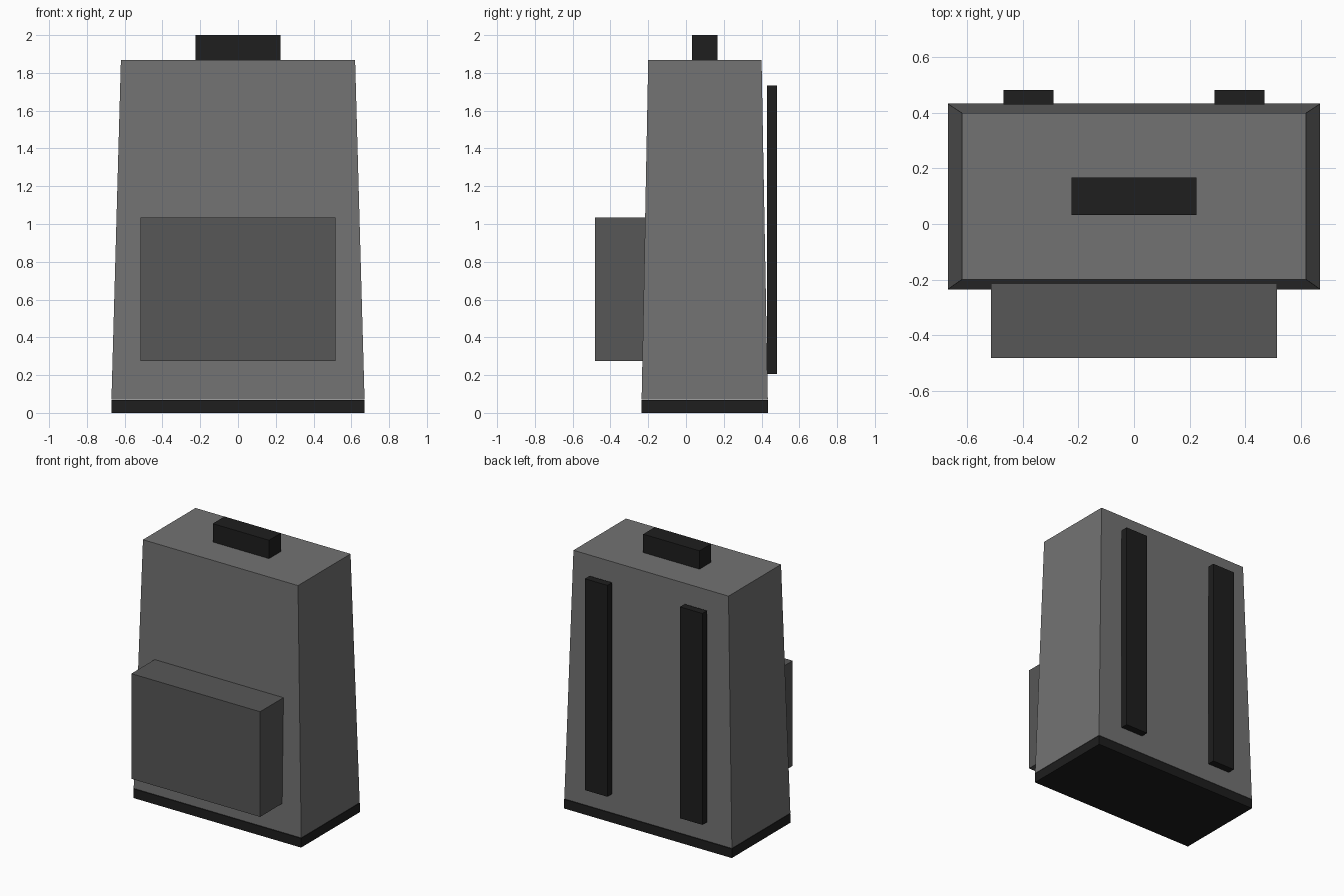
import bpy, bmesh

if "Cube" in bpy.data.objects:
    bpy.data.objects.remove(bpy.data.objects["Cube"])


def material(name, value):
    m = bpy.data.materials.new(name)
    m.diffuse_color = (value, value, value, 1)
    m.use_nodes = True
    m.node_tree.nodes["Principled BSDF"].inputs["Base Color"].default_value = m.diffuse_color
    return m


def box(name, x, y, z, mat, top_x=None, top_y=None):
    """Box from (min, max) ranges; top_x / top_y give a tapered top face."""
    top_x, top_y = top_x or x, top_y or y
    bm = bmesh.new()
    bmesh.ops.create_cube(bm, size=1)
    for v in bm.verts:
        rx, ry = (top_x, top_y) if v.co.z > 0 else (x, y)
        v.co = (rx[v.co.x > 0], ry[v.co.y > 0], z[v.co.z > 0])
    mesh = bpy.data.meshes.new(name)
    bm.to_mesh(mesh)
    bm.free()
    mesh.materials.append(mat)
    obj = bpy.data.objects.new(name, mesh)
    bpy.context.collection.objects.link(obj)
    return obj


fabric = material("fabric_grey", 0.17)
pocket_grey = material("pocket_grey", 0.095)
trim = material("trim_black", 0.013)

# Tapered main bag and its base
box("bag_body", (-0.67, 0.67), (-0.235, 0.433), (0.07, 1.867), fabric,
    top_x=(-0.62, 0.62), top_y=(-0.2, 0.4))
box("base_panel", (-0.67, 0.67), (-0.236, 0.434), (0, 0.067), trim)

# Front pocket, slightly sunk into the bag
box("front_pocket", (-0.515, 0.515), (-0.483, -0.212), (0.275, 1.035), pocket_grey)

# Top handle
box("top_handle", (-0.225, 0.225), (0.033, 0.167), (1.867, 2.0), trim)

# Shoulder straps on the back
for side, cx in (("left", -0.38), ("right", 0.38)):
    box(f"{side}_shoulder_strap", (cx - 0.09, cx + 0.09), (0.43, 0.483), (0.205, 1.733), trim)
